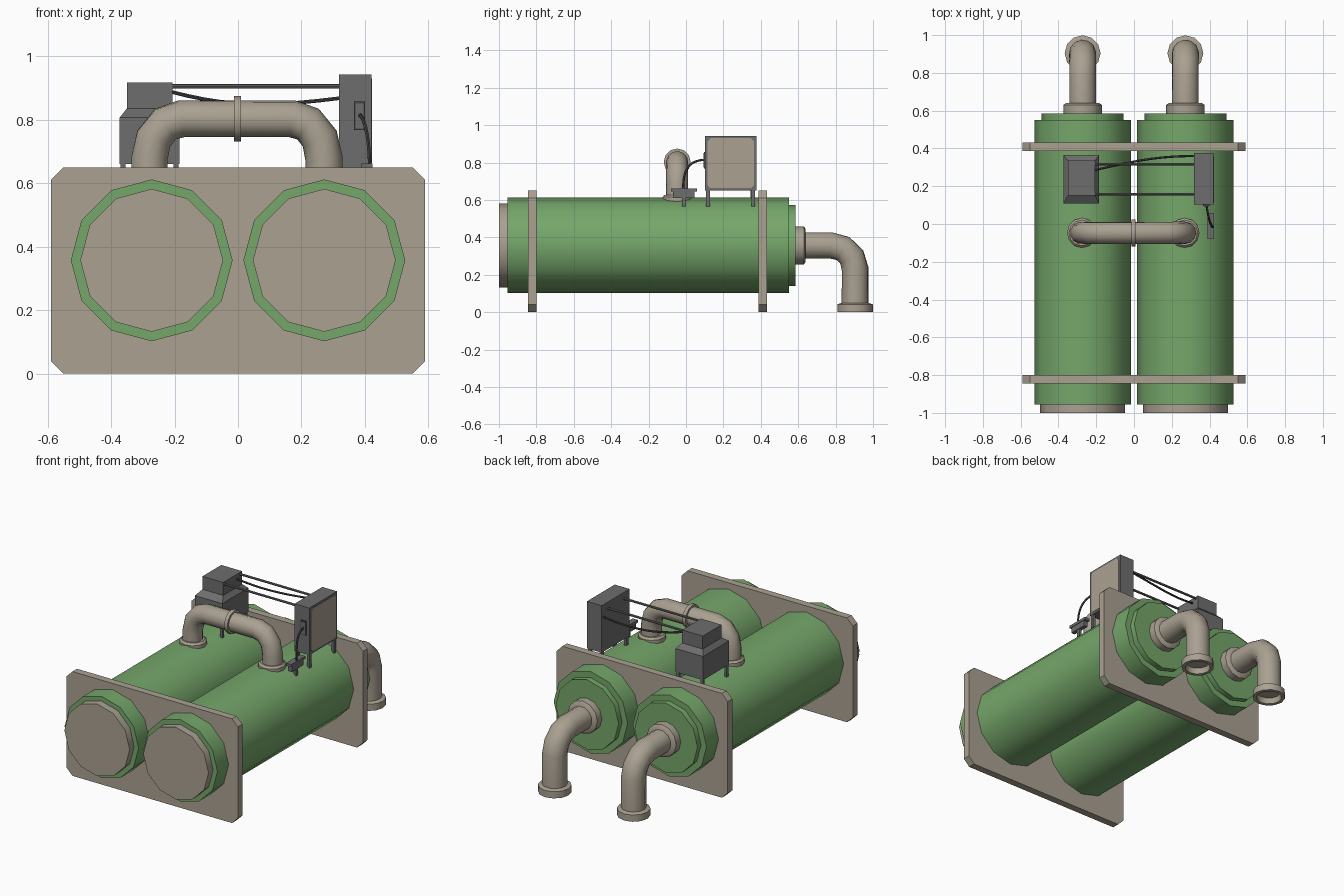
import bpy, bmesh, math
from mathutils import Vector, Matrix

if "Cube" in bpy.data.objects:
    bpy.data.objects.remove(bpy.data.objects["Cube"])


def material(name, rgb):
    m = bpy.data.materials.new(name)
    m.diffuse_color = (*rgb, 1)
    m.use_nodes = True
    m.node_tree.nodes["Principled BSDF"].inputs["Base Color"].default_value = m.diffuse_color
    return m


GREEN = material("tank green", (0.18, 0.385, 0.145))
BEIGE = material("warm beige", (0.40, 0.355, 0.285))
GREY = material("box grey", (0.155, 0.155, 0.155))
DARK = material("cable dark grey", (0.06, 0.06, 0.06))


def finish(bm, name, mat, smooth=False):
    bmesh.ops.recalc_face_normals(bm, faces=bm.faces)
    me = bpy.data.meshes.new(name)
    bm.to_mesh(me)
    bm.free()
    ob = bpy.data.objects.new(name, me)
    bpy.context.collection.objects.link(ob)
    me.materials.append(mat)
    if smooth:
        bpy.ops.object.select_all(action='DESELECT')
        ob.select_set(True)
        bpy.context.view_layer.objects.active = ob
        bpy.ops.object.shade_smooth_by_angle(angle=math.radians(40))
    return ob


def skin(bm, rings):
    n = len(rings[0])
    for a, b in zip(rings, rings[1:]):
        for i in range(n):
            bm.faces.new((a[i], a[(i + 1) % n], b[(i + 1) % n], b[i]))
    bm.faces.new(rings[0])
    bm.faces.new(rings[-1])


def lathe(name, mat, profile, centre, axis, n=12):
    """Revolve (radius, distance along axis) points, capped at both ends."""
    bm = bmesh.new()
    turn = {'x': lambda u, v, h: (h, u, v), 'y': lambda u, v, h: (u, h, v),
            'z': lambda u, v, h: (u, v, h)}[axis]
    rings = [[bm.verts.new(Vector(centre) + Vector(turn(
        r * math.cos(math.tau * i / n), r * math.sin(math.tau * i / n), h)))
        for i in range(n)] for r, h in profile]
    skin(bm, rings)
    return finish(bm, name, mat, True)


def tube(name, mat, path, r, n=12):
    """Sweep a round section along a path, mitred at the corners."""
    bm = bmesh.new()
    p = [Vector(q) for q in path]
    rings, side = [], None
    for i, q in enumerate(p):
        d1 = (q - p[max(i - 1, 0)]).normalized()
        d2 = (p[min(i + 1, len(p) - 1)] - q).normalized()
        t = (d1 + d2).normalized()
        if side is None:
            side = t.orthogonal().normalized()
        side = (side - t * side.dot(t)).normalized()
        up = t.cross(side)
        rings.append([bm.verts.new(q + r * (side * math.cos(math.tau * k / n)
                      + up * math.sin(math.tau * k / n))) for k in range(n)])
    skin(bm, rings)
    return finish(bm, name, mat, True)


def box(name, mat, x0, x1, y0, y1, z0, z1):
    bm = bmesh.new()
    bmesh.ops.create_cube(bm, size=1, matrix=Matrix.LocRotScale(
        Vector(((x0 + x1) / 2, (y0 + y1) / 2, (z0 + z1) / 2)), None,
        Vector((x1 - x0, y1 - y0, z1 - z0))))
    return finish(bm, name, mat)


def slab(name, mat, outline, offset):
    """Extrude a closed 3D outline by an offset vector."""
    bm = bmesh.new()
    a = [bm.verts.new(v) for v in outline]
    b = [bm.verts.new(Vector(v) + Vector(offset)) for v in outline]
    skin(bm, [a, b])
    return finish(bm, name, mat)


def chamfered(u0, u1, v0, v1, c):
    return [(u0 + c, v0), (u1 - c, v0), (u1, v0 + c), (u1, v1 - c),
            (u1 - c, v1), (u0 + c, v1), (u0, v1 - c), (u0, v0 + c)]


def bezier(a, b, c, d, n=10):
    a, b, c, d = map(Vector, (a, b, c, d))
    return [a * (1 - t) ** 3 + b * 3 * t * (1 - t) ** 2 + c * 3 * t * t * (1 - t) + d * t ** 3
            for t in (i / n for i in range(n + 1))]


ARC = [math.radians(a) for a in (0, 30, 60, 90)]
CX, CZ = 0.272, 0.357

# Support plates
for name, y0, y1 in (("front_plate", -0.845, -0.80), ("back_plate", 0.387, 0.432)):
    slab(name, BEIGE, [(u, y0, v) for u, v in chamfered(-0.59, 0.59, 0, 0.65, 0.04)],
         (0, y1 - y0, 0))

# Tanks with end caps and outlet elbows
for side, x in (("left", -CX), ("right", CX)):
    c = (x, 0, CZ)
    lathe(side + "_tank", GREEN, [(0.255, -0.955), (0.255, 0.55), (0.217, 0.55),
                                  (0.217, 0.585)], c, 'y')
    lathe(side + "_front_cap", BEIGE, [(0.225, -1.0), (0.225, -0.95)], c, 'y')
    lathe(side + "_outlet_collar", BEIGE, [(0.102, 0.58), (0.102, 0.63), (0.087, 0.64)], c, 'y')
    path = [(x, 0.6, CZ)]
    path += [(x, 0.775 + 0.129 * math.sin(a), CZ - 0.125 * (1 - math.cos(a))) for a in ARC]
    path += [(x, 0.904, 0.04)]
    tube(side + "_outlet_pipe", BEIGE, path, 0.072)
    # Open-ended flange with a recessed mouth
    lathe(side + "_outlet_flange", BEIGE, [(0.072, 0.05), (0.095, 0.042), (0.095, 0),
                                           (0.074, 0), (0.068, 0.035)], (x, 0.904, 0), 'z')
    # Feet of the bridge pipe
    lathe(side + "_bridge_foot", BEIGE, [(0.079, 0.585), (0.079, 0.615), (0.068, 0.627)],
          (x - 0.004, -0.047, 0), 'z')

# Bridge pipe joining both tanks
half = [(0.175 + 0.1 * math.sin(a), 0.803 - 0.125 * (1 - math.cos(a))) for a in ARC] + [(0.275, 0.59)]
tube("bridge_pipe", BEIGE, [(-u - 0.004, -0.047, v) for u, v in reversed(half)]
     + [(u - 0.004, -0.047, v) for u, v in half], 0.059)
lathe("bridge_ring", BEIGE, [(0.072, -0.011), (0.072, 0.011)], (-0.002, -0.047, 0.803), 'x')

# Control cabinet with legs, inset door and socket
box("control_cabinet", GREY, 0.318, 0.42, 0.102, 0.376, 0.65, 0.943)
slab("cabinet_door", BEIGE, [(0.418, u, v) for u, v in chamfered(0.115, 0.363, 0.663, 0.93, 0.015)],
     (0.005, 0, 0))
box("cabinet_socket", DARK, 0.365, 0.401, 0.096, 0.104, 0.767, 0.857)
box("cabinet_socket_face", GREY, 0.37, 0.396, 0.093, 0.098, 0.773, 0.851)
for x in (0.32, 0.40):
    for y in (0.107, 0.35):
        box("cabinet_leg", GREY, x, x + 0.018, y, y + 0.02, 0.565, 0.655)

# Motor housing: base, sloped shoulder and top box
box("motor_base", GREY, -0.373, -0.184, 0.108, 0.365, 0.66, 0.807)
bm = bmesh.new()
skin(bm, [[bm.verts.new((u, v, z)) for u, v in ((x0, y0), (x1, y0), (x1, y1), (x0, y1))]
          for x0, x1, y0, y1, z in ((-0.373, -0.184, 0.108, 0.365, 0.807),
                                    (-0.35, -0.207, 0.15, 0.335, 0.836))])
finish(bm, "motor_shoulder", GREY)
box("motor_top", GREY, -0.35, -0.207, 0.15, 0.335, 0.836, 0.917)
for x in (-0.37, -0.203):
    for y in (0.112, 0.345):
        box("motor_leg", GREY, x, x + 0.016, y, y + 0.016, 0.565, 0.665)

# Tie rods and slack cable between housing and cabinet
for y in (0.317, 0.158):
    tube("tie_rod", GREY, [(-0.21, y, 0.905), (0.32, y, 0.905)], 0.007, 8)
tube("slack_cable", DARK, bezier((-0.21, 0.285, 0.888), (-0.03, 0.325, 0.84),
                                 (0.1, 0.36, 0.84), (0.32, 0.36, 0.868)), 0.006, 6)

# Sensor block with its cable
box("sensor_block", GREY, 0.394, 0.42, -0.07, 0.045, 0.61, 0.65)
box("sensor_lid", GREY, 0.388, 0.424, -0.08, 0.058, 0.645, 0.662)
box("sensor_leg", GREY, 0.398, 0.416, -0.022, -0.002, 0.565, 0.615)
tube("sensor_cable", DARK, bezier((0.384, 0.1, 0.815), (0.395, 0.01, 0.81),
                                  (0.413, -0.015, 0.76), (0.415, -0.015, 0.655)), 0.006, 6)
